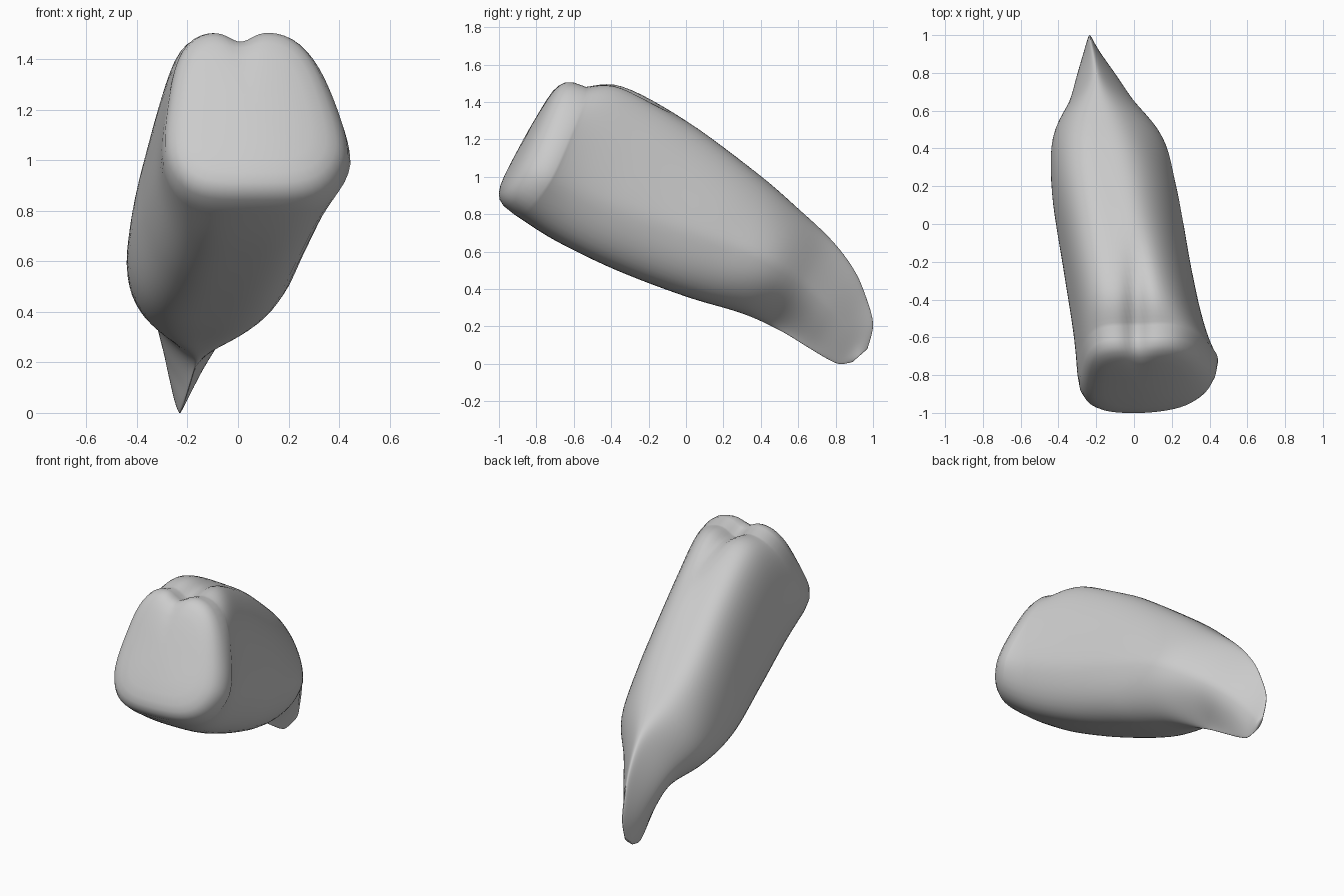
import bpy, bmesh, math
from mathutils import Vector

cube = bpy.data.objects.get("Cube")
if cube:
    bpy.data.objects.remove(cube, do_unlink=True)

grey = bpy.data.materials.new("plain grey")
grey.use_nodes = True
colour = (0.6, 0.6, 0.6, 1)
grey.diffuse_color = colour
grey.node_tree.nodes["Principled BSDF"].inputs["Base Color"].default_value = colour

# Stations from blunt face to thin tail:
# bottom y, z, top y, z, x min, x max, top width, bottom width, squareness, notch, widest height
stations = [
    (-.92, .80, -.54, 1.485, -.31, .46, .65, .88, 4.2, .05, -.5),
    (-.70, .66, -.34, 1.485, -.33, .39, .66, .82, 4.0, .04, -.4),
    (-.37, .50, .00, 1.30, -.38, .31, .68, .82, 3.7, .00, -.3),
    (.00, .36, .38, 1.02, -.435, .23, .68, .84, 3.4, .00, -.1),
    (.30, .27, .60, .83, -.43, .155, .60, .68, 2.8, .00, .0),
    (.50, .18, .78, .66, -.345, .005, .50, .15, 1.9, .00, .0),
    (.65, .09, .90, .50, -.305, -.09, .45, .20, 1.8, .00, .0),
    (.75, .03, .965, .35, -.28, -.155, .45, .40, 1.9, .00, .0),
    (.82, .00, 1.0, .21, -.26, -.20, .50, .50, 2.0, .00, .0),
    (.89, .01, .97, .08, -.245, -.215, .50, .50, 2.0, .00, .0),
]
SIDES, STEPS = 72, 6


def spline(a, b, c, d, t):
    return [q + .5 * t * (r - p + t * (2*p - 5*q + 4*r - s + t * (3*(q - r) + s - p)))
            for p, q, r, s in zip(a, b, c, d)]


def ring(st, scale=1.0, push=0.0, skew=0.0):
    by, bz, ty, tz, x0, x1, top, low, n, notch, wide = st
    normal = Vector((0, bz - tz, ty - by)).normalized()
    points = []
    for i in range(SIDES):
        a = math.tau * i / SIDES
        c, s = math.cos(a), math.sin(a)
        r = scale * (abs(c)**n + abs(s)**n) ** (-1 / n)
        u, v = r * c, r * s
        rise = max(0, (v - wide) / (1 - wide)) ** 1.3
        drop = max(0, -v) ** 2
        width = (1 - (1 - top) * rise) * (1 - (1 - low) * drop)
        x = (x0 + x1) / 2 + (u * width / 2 - .08 * rise) * (x1 - x0)
        t = (v + 1) / 2
        p = Vector((x, by + (ty - by) * t, bz + (tz - bz) * t)) + normal * push
        p.z -= notch * max(0, v)**3 * math.exp(-((x - .01) / .06)**2)
        p.y += skew * max(0, x)**2
        points.append(p)
    return points


# Rounded front face rings, then the swept body
first = stations[0]
rings = [ring(first, k, d, .45) for k, d in
         ((.15, .15), (.4, .148), (.6, .145), (.75, .138), (.85, .125), (.92, .105), (.97, .07))]
last = len(stations) - 1
for i in range(last):
    quad = [stations[min(max(j, 0), last)] for j in range(i - 1, i + 3)]
    for k in range(STEPS):
        fade = max(0, 1 - (i + k / STEPS) / 1.5)
        rings.append(ring(spline(*quad, k / STEPS), skew=.45 * fade))
rings.append(ring(stations[-1]))

bm = bmesh.new()
loops = [[bm.verts.new(p) for p in points] for points in rings]
for lo, hi in zip(loops, loops[1:]):
    for i in range(SIDES):
        j = (i + 1) % SIDES
        bm.faces.new((lo[i], lo[j], hi[j], hi[i]))
bm.faces.new(loops[0])
bm.faces.new(loops[-1])
bmesh.ops.recalc_face_normals(bm, faces=bm.faces)
mesh = bpy.data.meshes.new("tapered_body")
bm.to_mesh(mesh)
bm.free()
mesh.materials.append(grey)
body = bpy.data.objects.new("tapered_body", mesh)
bpy.context.collection.objects.link(body)
for polygon in mesh.polygons:
    polygon.use_smooth = True
